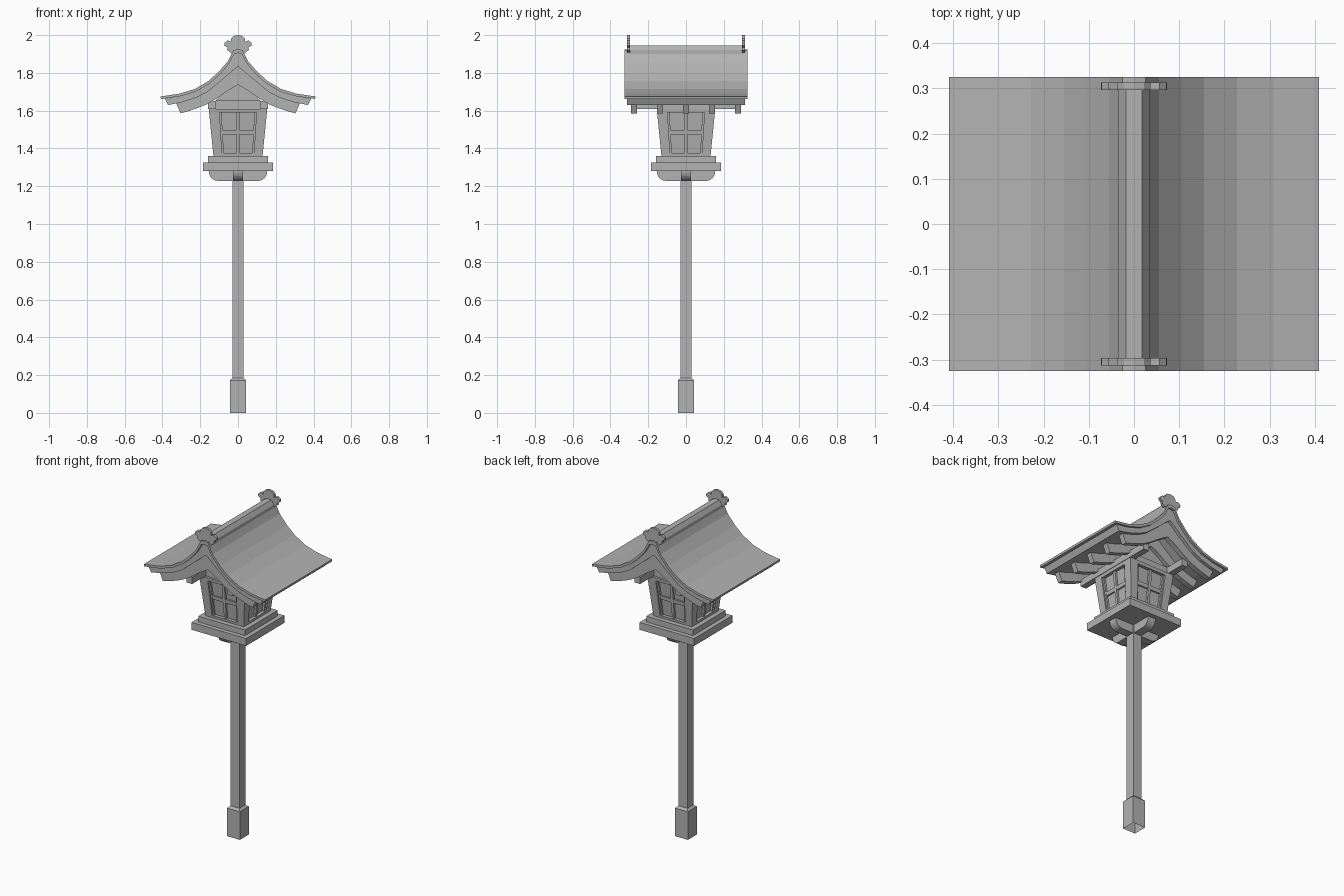
import bpy, math
from mathutils import Matrix

cube = bpy.data.objects.get("Cube")
if cube:
    bpy.data.objects.remove(cube, do_unlink=True)

GREY = (0.45, 0.45, 0.45, 1)
mat = bpy.data.materials.new("plain_grey")
mat.use_nodes = True
mat.diffuse_color = GREY
bsdf = next(n for n in mat.node_tree.nodes if n.type == 'BSDF_PRINCIPLED')
bsdf.inputs["Base Color"].default_value = GREY
bsdf.inputs["Roughness"].default_value = 0.8


def make(name, verts, faces, turn=0):
    me = bpy.data.meshes.new(name)
    me.from_pydata(verts, [], faces)
    me.transform(Matrix.Rotation(math.radians(turn), 4, 'Z'))
    me.materials.append(mat)
    ob = bpy.data.objects.new(name, me)
    bpy.context.collection.objects.link(ob)
    return ob


def stack(name, rings, open_bottom=False):
    """Square tower from (z, half width) rings."""
    verts = [(sx * h, sy * h, z) for z, h in rings
             for sx, sy in ((-1, -1), (1, -1), (1, 1), (-1, 1))]
    faces = []
    for r in range(len(rings) - 1):
        for i in range(4):
            a, b = r * 4 + i, r * 4 + (i + 1) % 4
            faces.append((a, b, b + 4, a + 4))
    n = len(verts)
    faces.append((n - 4, n - 3, n - 2, n - 1))
    if not open_bottom:
        faces.append((3, 2, 1, 0))
    return make(name, verts, faces)


def prism(name, outline, y0, y1, turn=0):
    """Counter-clockwise x-z outline pushed from y0 to y1."""
    n = len(outline)
    verts = [(x, y, z) for y in (y0, y1) for x, z in outline]
    faces = [tuple(range(n)), tuple(range(2 * n - 1, n - 1, -1))]
    faces += [(i, i + n, (i + 1) % n + n, (i + 1) % n) for i in range(n)]
    return make(name, verts, faces, turn)


def rect(x0, x1, z0, z1):
    return [(x0, z0), (x1, z0), (x1, z1), (x0, z1)]


def mirrored(half):
    return [(-x, z) for x, z in reversed(half) if x > 0] + half


def band(name, top, bottom, y0, y1):
    """Curved layer between two matching half profiles, mirrored in x."""
    top, bottom = mirrored(top), mirrored(bottom)
    n = len(top)
    verts = [(x, y, z) for y in (y0, y1) for line in (bottom, top) for x, z in line]
    faces = []
    for i in range(n - 1):
        b0, t0, b1, t1 = i, n + i, 2 * n + i, 3 * n + i
        faces += [(b0, b0 + 1, t0 + 1, t0), (b1, t1, t1 + 1, b1 + 1),
                  (t0, t0 + 1, t1 + 1, t1), (b0, b1, b1 + 1, b0 + 1)]
    e = n - 1
    faces += [(0, n, 3 * n, 2 * n), (e, 2 * n + e, 3 * n + e, n + e)]
    return make(name, verts, faces)


# Post, foot and base boards
stack("foot", [(0, .043), (.172, .043), (.185, .03)], open_bottom=True)
stack("post", [(.18, .029), (1.28, .029)])
stack("base_board", [(1.28, .185), (1.325, .185)])
stack("upper_board", [(1.325, .158), (1.36, .158)])

# Crossed brackets with rounded lower corners
curve = [(.105 + .05 * math.sin(math.radians(a)), 1.28 - .052 * math.cos(math.radians(a)))
         for a in range(0, 91, 15)]
for turn in (0, 90):
    prism("bracket", mirrored(curve), -.026, .026, turn)

# Tapered lantern box
Z0, Z1, H0, H1 = 1.36, 1.61, .13, .155


def half(z):
    return H0 + (H1 - H0) * (z - Z0) / (Z1 - Z0)


def panel(name, u0, u1, z0, z1, depth, turn):
    """Block on a sloping wall; u runs from -1 to 1 across the wall."""
    verts = [(u * half(z), -half(z) + d, z) for d in (depth, .03)
             for u, z in rect(u0, u1, z0, z1)]
    faces = [(0, 1, 2, 3), (7, 6, 5, 4), (0, 4, 5, 1),
             (1, 5, 6, 2), (2, 6, 7, 3), (3, 7, 4, 0)]
    make(name, verts, faces, turn)


stack("lantern_core", [(Z0, H0 - .02), (Z1, H1 - .02)])
W = .64
for turn in (0, 90, 180, 270):
    for side in (-1, 1):
        a, b = sorted((side * W, side))
        panel("corner_post", a, b, Z0, Z1, 0, turn)
        a, b = sorted((side * (W - .07), side * W))
        panel("window_stile", a, b, Z0 + .015, Z1 - .02, .008, turn)
    panel("top_rail", -W, W, Z1 - .02, Z1, 0, turn)
    panel("bottom_rail", -W, W, Z0, Z0 + .015, 0, turn)
    panel("window_upright", -.06, .06, Z0 + .015, Z1 - .02, .008, turn)
    panel("window_crossbar", -W, W, 1.474, 1.498, .01, turn)

# Beams and gable walls above the lantern
for s in (-1, 1):
    a, b = sorted((s * .12, s * .158))
    prism("purlin", rect(a, b, 1.61, 1.652), -.272, .272)
    a, b = sorted((s * .115, s * .14))
    prism("tie_beam", rect(-.12, .12, 1.61, 1.655), a, b)
    a, b = sorted((s * .11, s * .13))
    prism("gable_wall", [(-.12, 1.65), (.12, 1.65), (.06, 1.72), (0, 1.76), (-.06, 1.72)], a, b)

# Roof layers
roof_top = [(0, 1.925), (.025, 1.92), (.055, 1.86), (.105, 1.803),
            (.155, 1.758), (.228, 1.715), (.31, 1.69), (.41, 1.675)]
roof_under = [(0, 1.905), (.02, 1.9), (.05, 1.845), (.098, 1.79),
              (.148, 1.745), (.223, 1.701), (.307, 1.676), (.408, 1.662)]
board_top = roof_under[:-1] + [(.388, 1.664)]
board_under = [(0, 1.833), (.03, 1.81), (.07, 1.775), (.115, 1.738),
               (.165, 1.697), (.225, 1.667), (.295, 1.645), (.37, 1.63)]
rafter_top = board_under[:-1] + [(.327, 1.638)]
rafter_under = [(0, 1.737), (.03, 1.72), (.07, 1.695), (.115, 1.663),
                (.165, 1.634), (.21, 1.615), (.26, 1.598), (.304, 1.586)]
band("roof_covering", roof_top, roof_under, -.325, .325)
band("roof_boarding", board_top, board_under, -.312, .312)
for i in range(-2, 3):
    band("rafter", rafter_top, rafter_under, i * .138 - .016, i * .138 + .016)

# Ridge bar with lobed end ornaments
prism("ridge_bar", mirrored([(.035, 1.9), (.035, 1.92), (.018, 1.945)]), -.31, .31)
lobes = [(0, 1.915), (.022, 1.912), (.04, 1.908), (.058, 1.922), (.055, 1.935),
         (.073, 1.945), (.072, 1.958), (.056, 1.972), (.037, 1.965),
         (.036, 1.982), (.022, 1.996), (0, 2.0)]
ornament = lobes + [(-x, z) for x, z in reversed(lobes) if x > 0]
for y in (-.305, .305):
    prism("ridge_ornament", ornament, y - .008, y + .008)
